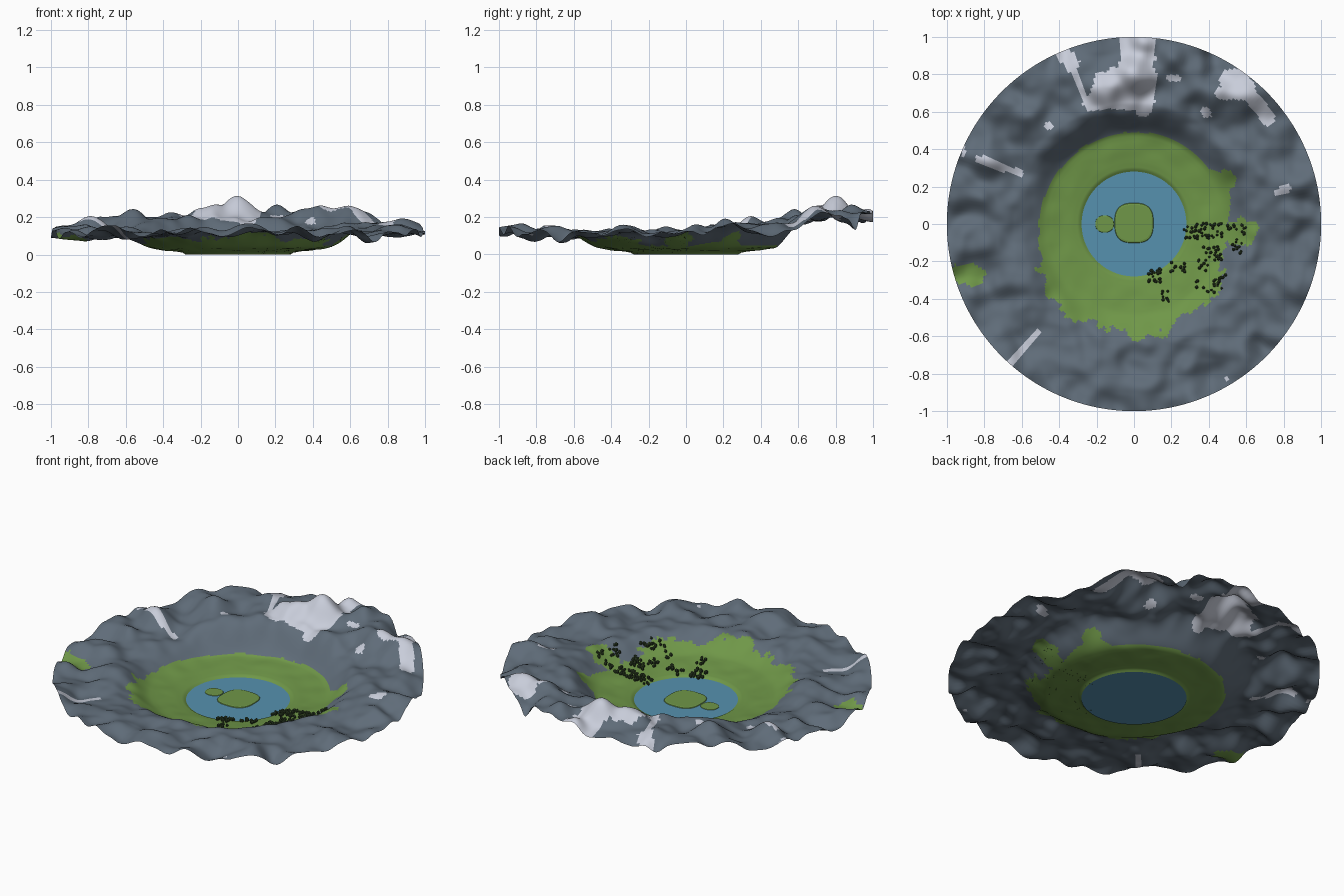
import bpy, bmesh, math, random
from mathutils import Vector, noise

if "Cube" in bpy.data.objects:
    bpy.data.objects.remove(bpy.data.objects["Cube"])

random.seed(4)


def material(name, rgb):
    m = bpy.data.materials.new(name)
    m.diffuse_color = (*rgb, 1)
    m.use_nodes = True
    m.node_tree.nodes["Principled BSDF"].inputs["Base Color"].default_value = m.diffuse_color
    return m


rock = material("slate rock", (0.115, 0.15, 0.19))
grass = material("meadow green", (0.16, 0.31, 0.065))
snow = material("snow", (0.58, 0.61, 0.70))
water = material("lake blue", (0.092, 0.285, 0.43))
leaf = material("dark tree green", (0.036, 0.066, 0.024))


def add_object(name, bm, mats, smooth=True):
    me = bpy.data.meshes.new(name)
    bm.normal_update()
    bm.to_mesh(me)
    bm.free()
    for m in mats:
        me.materials.append(m)
    ob = bpy.data.objects.new(name, me)
    bpy.context.collection.objects.link(ob)
    if smooth:
        for p in me.polygons:
            p.use_smooth = True
    return ob


def lerp_table(table, x):
    for (x0, y0), (x1, y1) in zip(table, table[1:]):
        if x <= x1:
            return y0 + (y1 - y0) * max(0, (x - x0) / (x1 - x0))
    return table[-1][1]


def smooth(a, b, x):
    t = min(1, max(0, (x - a) / (b - a)))
    return t * t * (3 - 2 * t)


def seg_dist(x, y, a, b):
    p, a, b = Vector((x, y)), Vector(a), Vector(b)
    d = b - a
    t = min(1, max(0, (p - a).dot(d) / max(d.length_squared, 1e-9)))
    return (p - a - d * t).length


# Valley floor profile, and individual peaks / dips (x, y, width, height)
FLOOR = [(0.28, 0.0), (0.295, 0.010), (0.33, 0.016), (0.45, 0.031), (0.5, 0.04), (0.6, 0.06)]
PEAKS = [(0.01, 0.81, 0.09, 0.095), (0.05, 0.98, 0.06, 0.06), (0.60, 0.68, 0.12, 0.095),
         (0.42, 0.72, 0.07, 0.06), (-0.35, 0.78, 0.09, 0.065), (-0.15, 0.72, 0.08, 0.045),
         (0.22, 0.88, 0.06, 0.05), (-0.55, 0.60, 0.09, 0.05), (-0.75, 0.35, 0.09, 0.045),
         (0.85, 0.2, 0.09, 0.03), (-0.97, 0.1, 0.06, 0.035), (-0.43, 0.9, 0.05, -0.05),
         (0.42, 0.92, 0.05, -0.04), (-0.87, -0.3, 0.10, -0.03)]


def height(x, y):
    r, a = math.hypot(x, y), math.atan2(y, x)
    back = max(0, y / max(r, 1e-6))
    low = lerp_table(FLOOR, r)
    low += 0.006 * noise.noise((x * 9, y * 9, 2)) * smooth(0.3, 0.4, r)
    high = 0.119 + 0.085 * back ** 1.7
    high += sum(h * math.exp(-((x - px) ** 2 + (y - py) ** 2) / (w * w)) for px, py, w, h in PEAKS)
    wobble = noise.noise((x * 3, y * 3, 5))
    high += 0.052 * noise.noise((x * 5, y * 5, 1.3)) + 0.02 * noise.noise((x * 11, y * 11, 4.1))
    high += 0.016 * math.cos(21 * a + 4 * wobble) * smooth(0.65, 0.95, r)
    t = smooth(0.47, 0.68 - 0.03 * back, r)
    return max(0, low * (1 - t) + high * t)


# Meadow outline radius by direction in degrees
MEADOW = [(0, .5), (20, .54), (28, .55), (36, .5), (90, .49), (135, .49), (160, .5), (180, .51),
          (200, .53), (210, .55), (218, .61), (225, .57), (234, .62), (245, .57), (255, .58),
          (265, .56), (270, .61), (286, .6), (295, .55), (310, .57), (320, .59), (335, .53),
          (345, .5), (360, .5)]
# Snow strips: start, end, half width
SNOW = [((.06, .63), (.06, 1), .052), ((-.23, .65), (.08, .66), .045), ((-.2, .68), (-.17, .78), .04),
        ((-.12, .7), (-.11, .81), .03), ((-.04, .7), (-.02, .99), .055),
        ((.5, .77), (.56, .78), .055), ((.47, .7), (.62, .7), .035), ((.6, .72), (.72, .56), .04),
        ((-.38, .92), (-.33, .85), .04), ((-.32, .84), (-.24, .62), .017),
        ((-.83, .35), (-.61, .27), .02), ((-.66, -.74), (-.51, -.58), .016),
        ((.77, .17), (.82, .19), .02), ((.19, .78), (.23, .78), .018), ((.38, .6), (.39, .59), .025),
        ((-.46, .53), (-.45, .52), .018), ((.49, -.83), (.5, -.82), .012),
        ((-.91, .4), (-.91, .37), .01)]
# Extra meadow patches: centre and radii
PATCHES = [(-.88, -.27, .08, .06), (.57, -.04, .09, .07), (.5, .24, .04, .05)]


def ground_index(x, y):
    r, deg = math.hypot(x, y), math.degrees(math.atan2(y, x)) % 360
    n = noise.noise((x * 14, y * 14, 7))
    fine = noise.noise((x * 32, y * 32, 3))
    front = smooth(-0.1, 0.2, -y / r)
    if r < lerp_table(MEADOW, deg) + n * 0.008 + front * (0.03 * n + 0.03 * fine):
        return 1
    if any(math.hypot((x - px) / a, (y - py) / b) < 1 + .5 * n + .25 * fine for px, py, a, b in PATCHES):
        return 1
    if any(seg_dist(x, y, a, b) < w * (1 + (.4 * n if w > .03 else 0)) for a, b, w in SNOW):
        return 2
    return 0


# Mountain bowl: polar sheet from the lake shore to the outer rim
N, RINGS, R0 = 320, 90, 0.28
bm = bmesh.new()
rings = []
for j in range(RINGS + 1):
    r = R0 + (1 - R0) * j / RINGS
    ring = []
    for i in range(N):
        a = math.tau * i / N
        x, y = r * math.cos(a), r * math.sin(a)
        ring.append(bm.verts.new((x, y, height(x, y))))
    rings.append(ring)
for lo, hi in zip(rings, rings[1:]):
    for i in range(N):
        k = (i + 1) % N
        f = bm.faces.new((lo[i], hi[i], hi[k], lo[k]))
        c = f.calc_center_median()
        f.material_index = ground_index(c.x, c.y)
add_object("mountain_bowl", bm, [rock, grass, snow])

# Lake surface
bm = bmesh.new()
bmesh.ops.create_circle(bm, cap_ends=True, segments=96, radius=0.284)
add_object("lake", bm, [water], smooth=False)


# Low islands with rounded-square outline
def island(name, cx, cy, rx, ry, power, top):
    bm = bmesh.new()
    loops = []
    for scale, z in ((1, 0.001), (0.98, top * 0.7), (0.9, top)):
        loop = []
        for i in range(48):
            c, s = math.cos(math.tau * i / 48), math.sin(math.tau * i / 48)
            k = scale / (abs(c) ** power + abs(s) ** power) ** (1 / power)
            loop.append(bm.verts.new((cx + rx * k * c, cy + ry * k * s, z)))
        loops.append(loop)
    for lo, hi in zip(loops, loops[1:]):
        for i in range(48):
            k = (i + 1) % 48
            bm.faces.new((lo[i], lo[k], hi[k], hi[i]))
    bm.faces.new(loops[-1])
    add_object(name, bm, [grass], smooth=False)


island("main_island", 0.0, 0.005, 0.104, 0.107, 2.8, 0.006)
island("small_island", -0.157, 0.0, 0.05, 0.046, 2.2, 0.005)

# Tree groves: centre, half extents, number of trees
GROVES = [(.30, -.04, .035, .04, 18), (.40, -.04, .07, .045, 38), (.55, -.03, .05, .03, 15),
          (.55, -.12, .03, .04, 11), (.42, -.16, .05, .04, 22), (.235, -.235, .04, .03, 14),
          (.11, -.275, .04, .035, 24), (.40, -.33, .07, .045, 17), (.165, -.39, .02, .035, 8),
          (.37, -.22, .03, .03, 8), (.47, -.28, .02, .02, 4)]
bm = bmesh.new()
for cx, cy, ex, ey, count in GROVES:
    for _ in range(count):
        x, y = cx + random.uniform(-ex, ex), cy + random.uniform(-ey, ey)
        rad = random.uniform(0.007, 0.010)
        made = bmesh.ops.create_icosphere(bm, subdivisions=1, radius=rad)["verts"]
        base = height(x, y) + rad * 1.2
        for v in made:
            v.co = (v.co.x + x, v.co.y + y, v.co.z * 1.3 + base)
add_object("trees", bm, [leaf], smooth=False)
